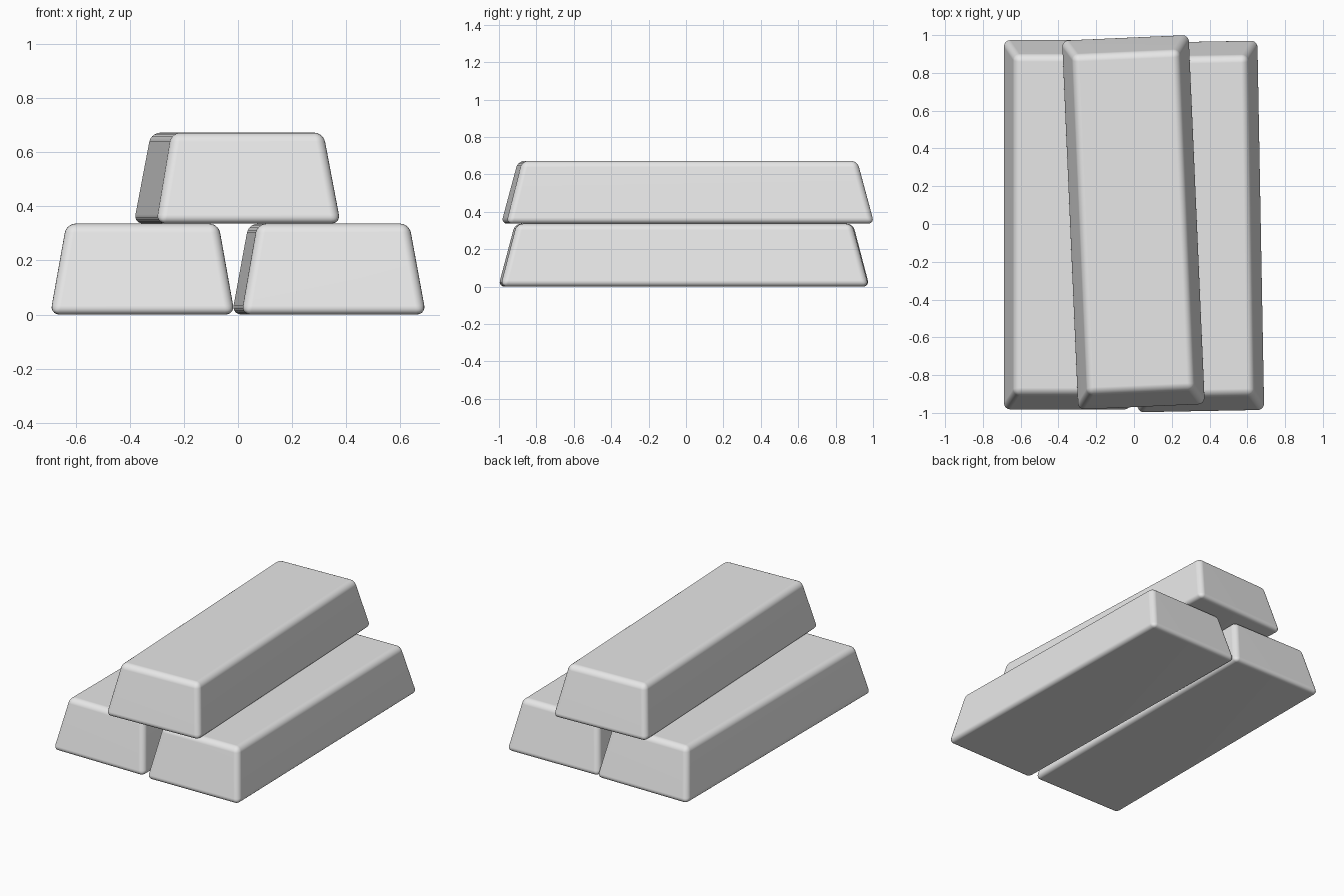
import bpy, bmesh, math

cube = bpy.data.objects.get("Cube")
if cube:
    bpy.data.objects.remove(cube, do_unlink=True)

# Single pale grey material
grey = bpy.data.materials.new("pale_grey")
grey.use_nodes = True
colour = (0.8, 0.8, 0.8, 1)
grey.diffuse_color = colour
grey.node_tree.nodes["Principled BSDF"].inputs["Base Color"].default_value = colour

HALF_WIDTH, HALF_LENGTH, HEIGHT = 0.341, 0.985, 0.336
SIDE_INSET, END_INSET = 0.06, 0.088


def make_bar(name, x, y, z, degrees):
    """Tapered ingot with rounded edges, turned about the vertical."""
    bm = bmesh.new()
    bmesh.ops.create_cube(bm, size=2)
    for v in bm.verts:
        top = v.co.z > 0
        v.co.x *= HALF_WIDTH - SIDE_INSET * top
        v.co.y *= HALF_LENGTH - END_INSET * top
        v.co.z = HEIGHT * top
    bmesh.ops.bevel(bm, geom=bm.edges[:], offset=0.034, offset_type='OFFSET',
                    segments=5, profile=0.5, affect='EDGES')
    mesh = bpy.data.meshes.new(name)
    bm.to_mesh(mesh)
    bm.free()
    mesh.materials.append(grey)
    bar = bpy.data.objects.new(name, mesh)
    bar.location = (x, y, z)
    bar.rotation_euler.z = math.radians(degrees)
    bpy.context.collection.objects.link(bar)
    # Smooth rounded edges with flat main faces
    bpy.ops.object.select_all(action='DESELECT')
    bar.select_set(True)
    bpy.context.view_layer.objects.active = bar
    bpy.ops.object.shade_smooth_by_angle(angle=math.radians(40))
    weighted = bar.modifiers.new("face_normals", 'WEIGHTED_NORMAL')
    weighted.keep_sharp = True
    return bar


# Two bars on the ground, one resting across them
make_bar("lower_right_bar", -0.353, -0.004, 0, 0)
make_bar("lower_left_bar", 0.336, -0.013, 0, 1.05)
make_bar("upper_bar", -0.003, 0.009, HEIGHT, 2.5)
